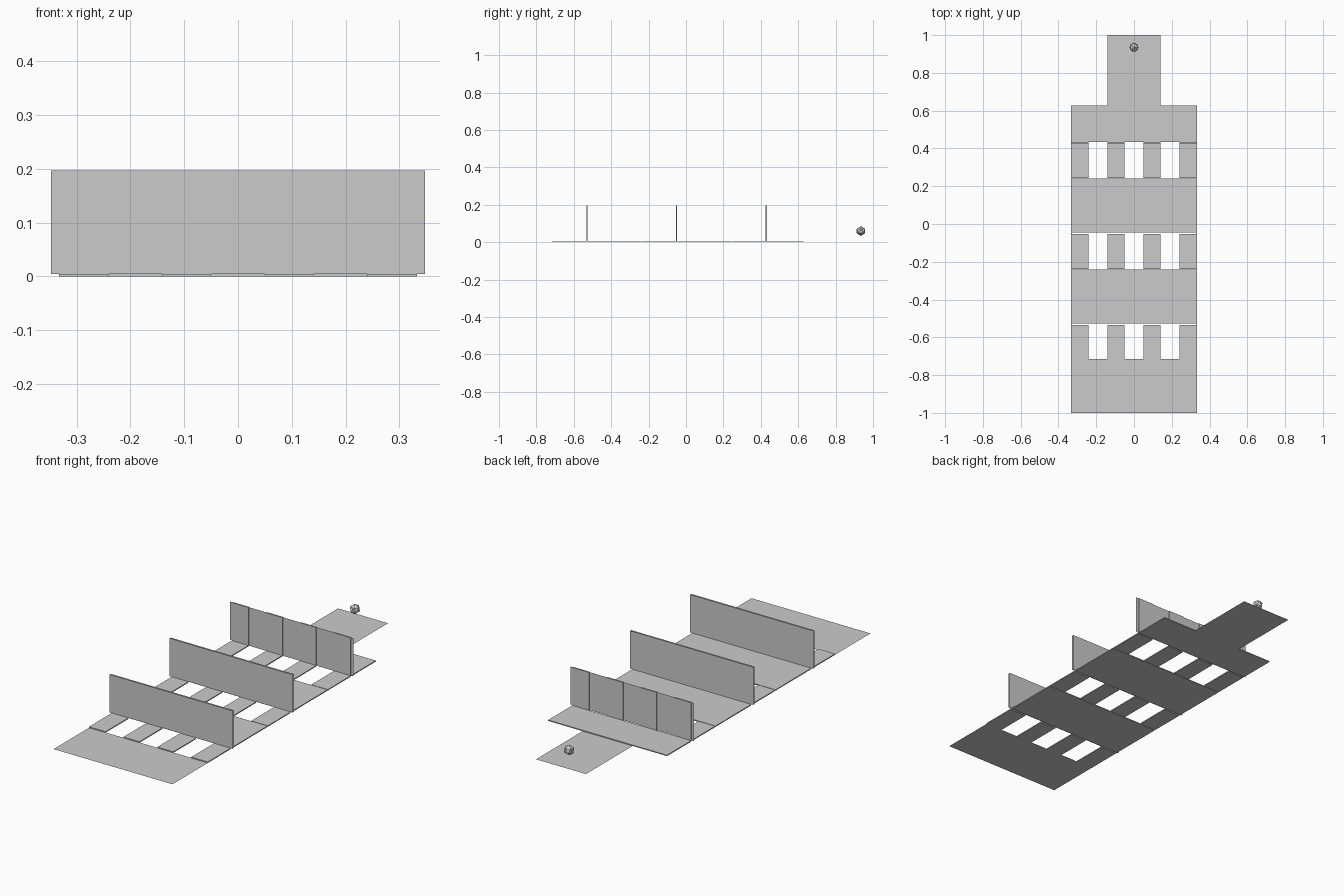
import bpy, bmesh

if "Cube" in bpy.data.objects:
    bpy.data.objects.remove(bpy.data.objects["Cube"])

T = 0.005                                    # sheet thickness
WALLS = [-0.53, -0.05, 0.43]                 # y of each upright panel
STRIPS = [(-0.333, -0.24), (-0.14, -0.05), (0.05, 0.14), (0.24, 0.333)]


def finish(name, bm):
    mesh = bpy.data.meshes.new(name)
    bm.to_mesh(mesh)
    bm.free()
    obj = bpy.data.objects.new(name, mesh)
    bpy.context.collection.objects.link(obj)
    return obj


def quad(bm, pts):
    return bm.faces.new([bm.verts.new(p) for p in pts])


def box(name, x, y, z):
    bm = bmesh.new()
    f = quad(bm, [(x[0], y[0], z[0]), (x[1], y[0], z[0]),
                  (x[1], y[1], z[0]), (x[0], y[1], z[0])])
    ext = bmesh.ops.extrude_face_region(bm, geom=[f])["geom"]
    bmesh.ops.translate(bm, vec=(0, 0, z[1] - z[0]),
                        verts=[v for v in ext if isinstance(v, bmesh.types.BMVert)])
    bmesh.ops.recalc_face_normals(bm, faces=bm.faces)
    return finish(name, bm)


def flat_sheet(name, x, y):
    bm = bmesh.new()
    quad(bm, [(x[0], y[0], 0), (x[1], y[0], 0), (x[1], y[1], 0), (x[0], y[1], 0)])
    return finish(name, bm)


def upright_sheet(name, y):
    bm = bmesh.new()
    quad(bm, [(-0.347, y, T), (0.347, y, T), (0.347, y, 0.197), (-0.347, y, 0.197)])
    return finish(name, bm)


# Paper-thin end sheet and neck
flat_sheet("front_sheet", (-0.333, 0.333), (-1, -0.715))
flat_sheet("neck_sheet", (-0.14, 0.14), (0.627, 1))

# Floor decks behind each panel
for i, (a, b) in enumerate([(-0.526, -0.24), (-0.046, 0.24), (0.434, 0.627)]):
    box(f"floor_deck_{i}", (-0.333, 0.333), (a, b), (0, T))

# Floor strips between the slots
for i, y in enumerate(WALLS):
    for j, x in enumerate(STRIPS):
        box(f"floor_strip_{i}_{j}", x, (y - 0.187, y - 0.004), (0, T))

# Front two upright panels: facing sheets around a thin core
for i, y in enumerate(WALLS[:2]):
    upright_sheet(f"panel_front_{i}", y - 0.004)
    upright_sheet(f"panel_back_{i}", y + 0.004)
    for side in (-1, 1):
        e = sorted((side * 0.328, side * 0.333))
        box(f"panel_edge_{i}_{side}", e, (y - 0.003, y + 0.003), (T, 0.197))

# Rear panel: one sheet with four upright strips
y = WALLS[2]
upright_sheet("rear_panel", y)
for j, x in enumerate(STRIPS):
    box(f"rear_panel_strip_{j}", x, (y - 0.004, y + 0.004), (T, 0.197))

# Small faceted ball above the neck
bm = bmesh.new()
bmesh.ops.create_icosphere(bm, subdivisions=1, radius=0.026)
ball = finish("ball", bm)
ball.location = (0, 0.935, 0.06)
